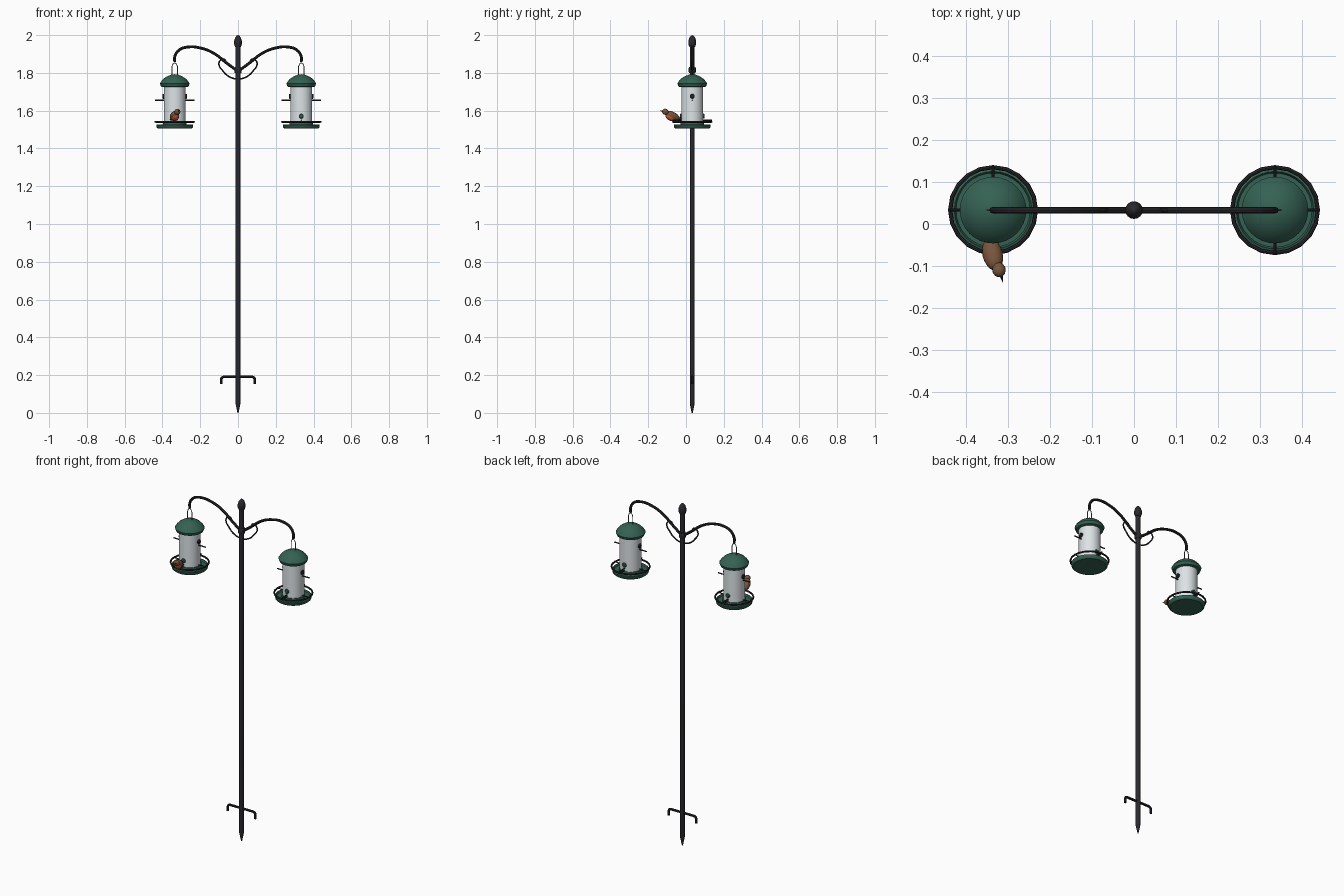
import bpy, bmesh, math
from mathutils import Vector

if "Cube" in bpy.data.objects:
    bpy.data.objects.remove(bpy.data.objects["Cube"])

Y0 = 0.033   # pole and feeders sit slightly behind centre


def mat(name, rgb):
    m = bpy.data.materials.new(name)
    m.diffuse_color = (*rgb, 1)
    m.use_nodes = True
    m.node_tree.nodes["Principled BSDF"].inputs["Base Color"].default_value = m.diffuse_color
    return m


DARK = mat("black_iron", (0.022, 0.022, 0.027))
GREEN = mat("green_metal", (0.035, 0.12, 0.085))
CLEAR = mat("clear_tube", (0.72, 0.77, 0.79))
WIRE = mat("wire", (0.2, 0.2, 0.21))
BROWN = mat("brown_feathers", (0.19, 0.09, 0.045))
RED = mat("red_breast", (0.6, 0.09, 0.04))


def finish(ob, m, angle=40):
    ob.data.materials.append(m)
    bpy.ops.object.select_all(action='DESELECT')
    ob.select_set(True)
    bpy.context.view_layer.objects.active = ob
    bpy.ops.object.shade_smooth_by_angle(angle=math.radians(angle))
    return ob


def lathe(name, profile, loc, m, sides=24, direction=(0, 0, 1)):
    """Revolve (radius, height) points around an axis."""
    bm = bmesh.new()
    rings = []
    for r, h in profile:
        if r == 0:
            rings.append([bm.verts.new((0, 0, h))] * sides)
        else:
            rings.append([bm.verts.new((r * math.cos(i * math.tau / sides),
                                        r * math.sin(i * math.tau / sides), h))
                          for i in range(sides)])
    for a, b in zip(rings, rings[1:]):
        for i in range(sides):
            j = (i + 1) % sides
            bm.faces.new(dict.fromkeys((a[i], a[j], b[j], b[i])))
    bmesh.ops.recalc_face_normals(bm, faces=bm.faces)
    me = bpy.data.meshes.new(name)
    bm.to_mesh(me)
    bm.free()
    ob = bpy.data.objects.new(name, me)
    bpy.context.collection.objects.link(ob)
    ob.location = loc
    ob.rotation_euler = Vector(direction).to_track_quat('Z', 'Y').to_euler()
    return finish(ob, m)


def rod(name, pts, r, m, smooth=True, cyclic=False):
    """Round bar along a path."""
    cu = bpy.data.curves.new(name, 'CURVE')
    cu.dimensions = '3D'
    cu.bevel_depth, cu.bevel_resolution, cu.use_fill_caps = r, 2, True
    cu.resolution_u = 6
    if smooth:
        sp = cu.splines.new('BEZIER')
        sp.bezier_points.add(len(pts) - 1)
        for bp, p in zip(sp.bezier_points, pts):
            bp.co = p
            bp.handle_left_type = bp.handle_right_type = 'AUTO'
    else:
        sp = cu.splines.new('POLY')
        sp.points.add(len(pts) - 1)
        for q, p in zip(sp.points, pts):
            q.co = (*p, 1)
    sp.use_cyclic_u = cyclic
    ob = bpy.data.objects.new(name, cu)
    bpy.context.collection.objects.link(ob)
    bpy.ops.object.select_all(action='DESELECT')
    ob.select_set(True)
    bpy.context.view_layer.objects.active = ob
    bpy.ops.object.convert(target='MESH')
    return finish(bpy.context.object, m)


def blob(name, loc, scale, direction, m):
    """Stretched sphere whose local z follows a direction."""
    bpy.ops.mesh.primitive_uv_sphere_add(segments=16, ring_count=10, radius=1, location=loc)
    ob = bpy.context.object
    ob.name = name
    ob.scale = scale
    ob.rotation_euler = Vector(direction).to_track_quat('Z', 'Y').to_euler()
    return finish(ob, m)


# Pole with spike, collar and finial
lathe("pole", [(0, 0), (0.003, 0), (0.013, 0.05), (0.013, 1.94), (0, 1.94)], (0, Y0, 0), DARK, 16)
lathe("collar", [(0, 1.8), (0.017, 1.8), (0.019, 1.805), (0.019, 1.825), (0.017, 1.83), (0, 1.83)],
      (0, Y0, 0), DARK, 16)
lathe("finial", [(0, 1.935), (0.015, 1.937), (0.021, 1.953), (0.021, 1.968), (0.015, 1.987),
                 (0.006, 1.998), (0, 2.0)], (0, Y0, 0), DARK, 16)

# Step-in foot bar
rod("foot_bar", [(-0.089, Y0, 0.153), (-0.089, Y0, 0.178), (-0.085, Y0, 0.187), (-0.076, Y0, 0.191),
                 (0.076, Y0, 0.191), (0.085, Y0, 0.187), (0.089, Y0, 0.178), (0.089, Y0, 0.153)],
    0.007, DARK, smooth=False)

# Scroll bracket beneath the arms
half = [(0.062, 1.858), (0.074, 1.873), (0.092, 1.868), (0.101, 1.845), (0.082, 1.813), (0.05, 1.782)]
rod("scroll_bracket", [(-x, Y0, z) for x, z in half] + [(0, Y0, 1.768)]
    + [(x, Y0, z) for x, z in reversed(half)], 0.004, DARK)


def port(side, cx, dx, dy, z):
    """Seed port with a perch under it."""
    d = Vector((dx, dy, 0))
    c = Vector((cx, Y0, 0))
    lathe(side + "_port", [(0, 0.05), (0.013, 0.05), (0.013, 0.062), (0.009, 0.066), (0, 0.066)],
          c + Vector((0, 0, z)), GREEN if dy else DARK, 12, d)
    zp = Vector((0, 0, z - 0.021))
    rod(side + "_perch", [c + d * 0.05 + zp, c + d * 0.104 + zp], 0.0035, DARK, smooth=False)


for s, side in ((-1, "left"), (1, "right")):
    cx = s * 0.335
    # Curved arm
    arm = [(0.01, 1.815), (0.06, 1.852), (0.13, 1.905), (0.2, 1.932), (0.265, 1.937), (0.313, 1.92),
           (0.335, 1.885), (0.335, 1.857)]
    rod(side + "_arm", [(s * x, Y0, z) for x, z in arm], 0.0075, DARK)
    # Wire bail
    rod(side + "_hanger", [(cx + x, Y0, z) for x, z in
                           ((-0.014, 1.78), (-0.014, 1.835), (-0.009, 1.848), (0, 1.853),
                            (0.009, 1.848), (0.014, 1.835), (0.014, 1.78))], 0.0022, WIRE, smooth=False)
    # Domed roof
    lathe(side + "_roof", [(0, 1.728), (0.066, 1.725), (0.073, 1.728), (0.079, 1.744), (0.072, 1.755),
                           (0.058, 1.77), (0.04, 1.782), (0.02, 1.79), (0, 1.793)],
          (cx, Y0, 0), GREEN, 32)
    # Seed tube
    lathe(side + "_tube", [(0, 1.52), (0.058, 1.52), (0.058, 1.732), (0, 1.732)], (cx, Y0, 0), CLEAR, 32)
    # Tray
    lathe(side + "_tray", [(0, 1.505), (0.088, 1.505), (0.096, 1.512), (0.098, 1.525), (0.092, 1.528),
                           (0.088, 1.518), (0.063, 1.518), (0.062, 1.535), (0, 1.535)],
          (cx, Y0, 0), GREEN, 32)
    # Perching ring
    rod(side + "_perch_ring", [(cx + 0.102 * math.cos(i * math.tau / 20),
                                Y0 + 0.102 * math.sin(i * math.tau / 20), 1.541) for i in range(20)],
        0.005, DARK, smooth=False, cyclic=True)
    # Ring spokes
    for dx, dy in ((1, 0), (-1, 0), (0, 1), (0, -1)):
        rod(side + "_ring_spoke", [(cx + dx * 0.055, Y0 + dy * 0.055, 1.54),
                                   (cx + dx * 0.102, Y0 + dy * 0.102, 1.541)], 0.003, DARK, smooth=False)
        port(side, cx, dx, dy, 1.676 if dx else 1.571)

# Bird perched on the left tray, facing outwards
fwd = Vector((0.2, -0.85, 0.4))
blob("bird_body", (-0.336, -0.072, 1.572), (0.024, 0.022, 0.042), fwd, BROWN)
blob("bird_breast", (-0.332, -0.08, 1.566), (0.019, 0.02, 0.031), fwd, RED)
blob("bird_head", (-0.321, -0.109, 1.594), (0.016, 0.016, 0.018), fwd, BROWN)
lathe("bird_beak", [(0, 0), (0.005, 0), (0, 0.02)], (-0.316, -0.12, 1.597), DARK, 8, (0.2, -0.95, 0.15))
blob("bird_tail", (-0.346, -0.035, 1.558), (0.012, 0.006, 0.03), fwd, BROWN)
for dx in (-0.009, 0.009):
    rod("bird_leg", [(-0.336 + dx, -0.07, 1.558), (-0.336 + dx, -0.069, 1.541)], 0.002, DARK, smooth=False)
